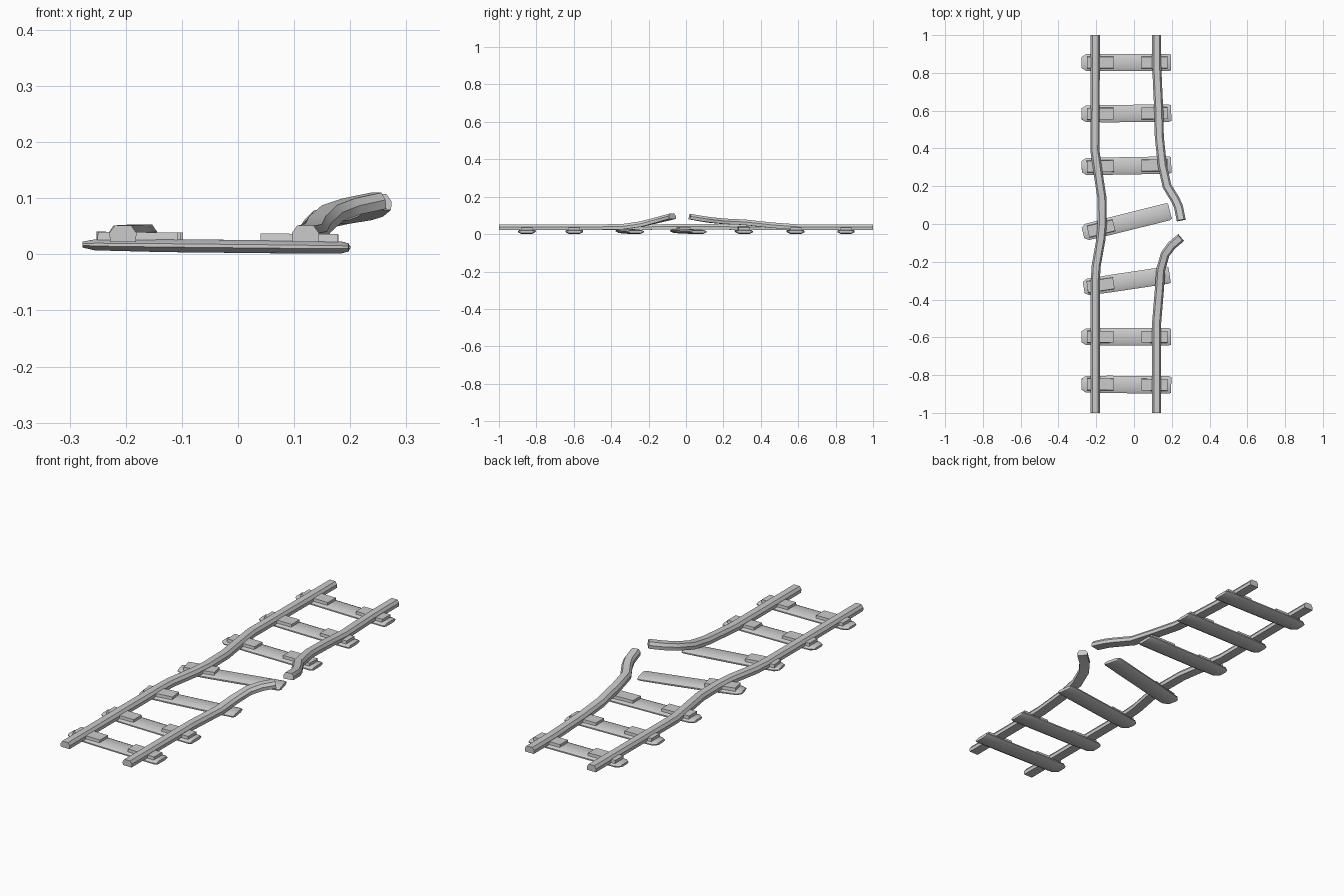
import bpy, math
from mathutils import Vector, Matrix

if "Cube" in bpy.data.objects:
    bpy.data.objects.remove(bpy.data.objects["Cube"])


def make_mesh(name, rings, matrix=Matrix()):
    """Join matching rings of points into a closed, capped solid."""
    n = len(rings[0])
    verts = [p for ring in rings for p in ring]
    faces = [list(range(n))[::-1], list(range(len(verts) - n, len(verts)))]
    for r in range(len(rings) - 1):
        for i in range(n):
            j = (i + 1) % n
            faces.append([r * n + i, r * n + j, (r + 1) * n + j, (r + 1) * n + i])
    mesh = bpy.data.meshes.new(name)
    mesh.from_pydata(verts, [], faces)
    mesh.transform(matrix)
    obj = bpy.data.objects.new(name, mesh)
    bpy.context.collection.objects.link(obj)
    bpy.ops.object.select_all(action='DESELECT')
    obj.select_set(True)
    bpy.context.view_layer.objects.active = obj
    bpy.ops.object.mode_set(mode='EDIT')
    bpy.ops.mesh.select_all(action='SELECT')
    bpy.ops.mesh.normals_make_consistent(inside=False)
    bpy.ops.object.mode_set(mode='OBJECT')
    bpy.ops.object.shade_smooth_by_angle(angle=math.radians(35))
    return obj


# Rails: flattened six-sided section swept along bent paths
RAIL = [(-0.023, -0.013), (0.023, -0.013), (0.024, 0.003),
        (0.015, 0.016), (-0.015, 0.016), (-0.024, 0.003)]


def rail(name, path):
    pts = [Vector(p) for p in path]
    rings = []
    for i, p in enumerate(pts):
        a = (p - pts[i - 1]).normalized() if i else Vector()
        b = (pts[i + 1] - p).normalized() if i < len(pts) - 1 else Vector()
        d = (a + b).normalized()
        side = d.cross(Vector((0, 0, 1))).normalized()
        up = side.cross(d)
        rings.append([p + side * u + up * v for u, v in RAIL])
    make_mesh(name, rings)


rail("left_rail", [(-0.205, -1, .035), (-0.205, -0.3, .035), (-0.2, -0.22, .036),
                   (-0.175, -0.08, .037), (-0.168, 0, .037), (-0.17, 0.14, .037),
                   (-0.19, 0.27, .036), (-0.207, 0.39, .035), (-0.205, 0.83, .035),
                   (-0.205, 1, .035)])
rail("right_rail_front", [(0.12, -1, .035), (0.12, -0.52, .035), (0.135, -0.34, .038),
                          (0.142, -0.24, .052), (0.165, -0.16, .072),
                          (0.2, -0.113, .084), (0.248, -0.073, .094)])
rail("right_rail_back", [(0.12, 1, .035), (0.12, 0.84, .035), (0.131, 0.6, .036),
                         (0.134, 0.46, .046), (0.15, 0.31, .062), (0.175, 0.2, .067),
                         (0.218, 0.13, .074), (0.236, 0.09, .080), (0.25, 0.02, .092)])

# Sleepers: rounded planks with narrowed ends
TIE = [(-0.03, 0), (0.03, 0), (0.046, 0.009), (0.046, 0.015),
       (0.03, 0.023), (-0.03, 0.023), (-0.046, 0.015), (-0.046, 0.009)]
TIE_STATIONS = [(-0.277, 0.65, 0.45), (-0.255, 0.95, 0.85), (-0.13, 1, 1),
                (0.08, 1, 1), (0.185, 1, 0.9), (0.197, 0.9, 0.6)]
# Tie plates: low slabs with sloping sides
PLATE = [(-0.033, 0.012), (0.033, 0.012), (0.030, 0.035), (-0.030, 0.035)]

# (y, angle in degrees, length scale, has right plate)
ties = [(0.855, 0, 1, True), (0.585, 0.5, 1, True), (0.308, 1, 1, True),
        (0.01, 14, 1.0, False), (-0.303, 8.5, 0.97, False),
        (-0.597, 0, 1, True), (-0.85, -0.5, 1, True)]
for i, (y, ang, length, right) in enumerate(ties, 1):
    m = (Matrix.Translation((-0.04, y, 0.003)) @ Matrix.Rotation(math.radians(ang), 4, 'Z')
         @ Matrix.Rotation(math.radians(0.6), 4, 'Y')
         @ Matrix.Translation((0.04, 0, 0)))
    make_mesh(f"sleeper_{i}",
              [[(x * length, u * w, 0.012 + (v - 0.012) * h) for u, v in TIE]
               for x, w, h in TIE_STATIONS], m)
    spans = [(-0.25, -0.108)] + ([(0.04, 0.178)] if right else [])
    for (x0, x1), side in zip(spans, ("left", "right")):
        make_mesh(f"{side}_tie_plate_{i}",
                  [[(x, u, v) for u, v in PLATE] for x in (x0, x1)], m)
